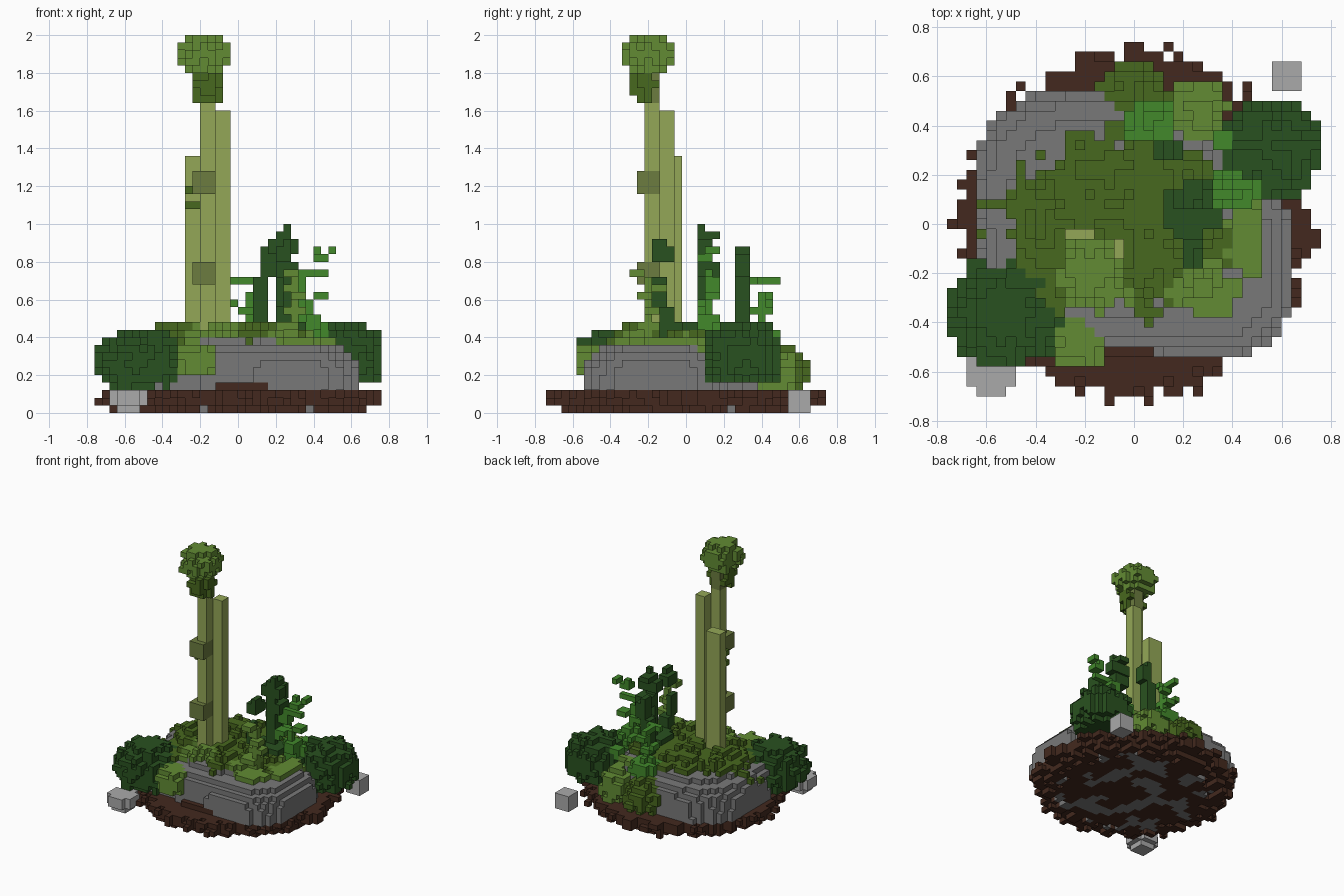
import bpy, bmesh, math, random
from mathutils import Vector, noise

random.seed(4)
if "Cube" in bpy.data.objects:
    bpy.data.objects.remove(bpy.data.objects["Cube"])

S = 0.04          # size of one block
grid = {}         # block index -> part name


def centre(c):
    return ((c[0] + .5) * S, c[1] * S, (c[2] + .5) * S)


CELLS = [(i, j, k) for k in range(50) for i in range(-19, 19) for j in range(-18, 19)]


def box(part, x0, x1, y0, y1, z0, z1):
    """Fill every block whose centre lies in the box."""
    for c in CELLS:
        x, y, z = centre(c)
        if x0 < x < x1 and y0 < y < y1 and z0 < z < z1:
            grid[c] = part


def blob(part, pos, rad, power=2.0, rough=0.0, zmin=0.0, zpower=None):
    """Fill a rough superellipsoid."""
    powers = (power, power, zpower or power)
    for c in CELLS:
        p = centre(c)
        if p[2] < zmin or any(abs(p[a] - pos[a]) > rad[a] for a in range(3)):
            continue
        d = sum((abs(p[a] - pos[a]) / rad[a]) ** powers[a] for a in range(3))
        if d + rough * random.random() < 1:
            grid[c] = part


def top_of(i, j):
    """Index of the first free layer above the rock."""
    ks = [k for k in range(14) if grid.get((i, j, k)) == "rock"]
    return max(ks) + 1 if ks else 0


# Soil disc with a ragged rim; the lowest layer is broken and shows rock
for c in CELLS:
    x, y, z = centre(c)
    if z > 0.12:
        continue
    r = math.hypot(x * 0.985, y)
    n = noise.noise(Vector((x * 9, y * 9, 3.0)))
    if r < (0.64 if z < 0.04 else 0.69) + 0.04 * n + random.uniform(-.04, .04):
        if z < 0.04 and r > 0.5 and random.random() < .3:
            continue
        grid[c] = "soil"
        if z < 0.04 and r < 0.56 and noise.noise(Vector((x * 8, y * 8, 0.4))) > 0.14:
            grid[c] = "rock"
box("soil", 0.68, 0.76, -0.12, -0.02, 0.04, 0.12)
box("soil", -0.72, -0.64, -0.02, 0.06, 0.04, 0.12)
box("soil", -0.04, 0.04, 0.66, 0.74, 0.04, 0.12)
box("soil", -0.12, -0.08, -0.74, -0.6, 0.04, 0.12)

# Boulders merged into one rock, steep at the sides
for x, y, rx, ry, top in [(-.18, .10, .47, .45, .41), (.28, -.16, .37, .39, .38),
                          (0, -.10, .40, .41, .41), (.10, .14, .34, .32, .41),
                          (-.34, -.2, .28, .26, .38)]:
    blob("rock", (x, y, .12), (rx, ry, top - .12), 2.7, 0.02, 0.12, 4.2)
box("soil", -0.12, 0.16, -0.54, -0.5, 0.12, 0.16)

# Moss mat on top of the rock, with lighter patches
LIGHT = [(.30, -.28, .15, .10), (.45, -.04, .08, .18), (.26, .42, .1, .1),
         (-.14, -.26, .14, .1)]
for i in range(-19, 19):
    for j in range(-18, 19):
        x, y, _ = centre((i, j, 0))
        k = top_of(i, j)
        n = noise.noise(Vector((x * 7, y * 7, 8.0)))
        m = ((x + .06) / .50) ** 2 + (y / .37) ** 2 + .5 * n
        light = any(((x - a) / ra) ** 2 + ((y - b) / rb) ** 2 + .4 * n
                    + random.uniform(-.4, .4) < 1 for a, b, ra, rb in LIGHT)
        if k >= 7 and (light or m + random.uniform(-.25, .25) < .95):
            high = 2 if n + random.uniform(-.5, .5) > .1 and m < .8 else 1
            for h in range(high):
                grid[(i, j, k + h)] = "light_moss" if light else "moss"

# Shrubs hanging against the rock
blob("light_moss", (-.22, -.48, .27), (.11, .11, .085), 4, .5)
blob("moss", (0, .50, .22), (.17, .17, .14), 2, .45, .12)
blob("light_moss", (.26, .46, .22), (.13, .14, .14), 2.2, .5, .12)
blob("fern", (.06, .40, .38), (.12, .11, .09), 2.2, .5, .12)
blob("fern", (.38, .14, .44), (.10, .07, .09), 2.2, .5, .36)
box("fern", .32, .40, .30, .38, .36, .44)

# Round bushes
blob("bush", (-.52, -.36, .27), (.255, .24, .19), 2.2, .42, .12)
blob("bush", (.56, .30, .30), (.225, .225, .20), 2.2, .42, .16)

# Loose stones
box("loose_stone", -.68, -.48, -.66, -.54, .04, .12)
box("loose_stone", -.64, -.52, -.70, -.50, .04, .12)
box("loose_stone", -.64, -.52, -.66, -.54, 0, .04)
box("loose_stone", .56, .68, .54, .66, 0, .12)

# Bamboo poles
for x, w, y, top in [(-.28, .12, -.10, 1.36), (-.20, .08, -.22, 1.80),
                     (-.12, .08, -.14, 1.60)]:
    box("bamboo_pole", x, x + w, y, y + .08, .36, top)

# Rough knots around the tallest pole
for z in (.68, 1.16):
    box("pole_knot", -.24, -.12, -.26, -.14, z, z + .12)
for z in (1.08, 1.16):
    box("moss", -.28, -.20, -.14, -.10, z, z + .04)

# Leafy crown and the darker leaves under it
blob("moss", (-.16, -.22, 1.72), (.09, .09, .1), 2.6, .7)
box("pole_knot", -.20, -.12, -.22, -.14, 1.64, 1.80)
blob("light_moss", (-.18, -.20, 1.90), (.155, .155, .125), 2.2, .5)
box("light_moss", -.24, -.12, -.26, -.14, 1.80, 1.96)
box("light_moss", -.24, -.16, -.22, -.18, 1.96, 2.0)
box("light_moss", -.32, -.04, -.22, -.18, 1.88, 1.92)
box("light_moss", -.20, -.16, -.34, -.06, 1.88, 1.92)

# Dark climbing plants: stacked clumps (x0, x1, y0, y1, z0, z1)
for b in [(.20, .28, .06, .10, .40, .96), (.24, .28, .06, .10, .96, 1.0),
          (.16, .32, .06, .14, .84, .92), (.20, .28, .06, .18, .92, .96),
          (.20, .32, .06, .18, .72, .80), (.20, .28, .06, .14, .56, .64),
          (.12, .36, -.02, .14, .44, .48), (.16, .28, -.06, .02, .44, .48),
          (.08, .16, .26, .34, .36, .72), (.12, .20, .26, .34, .72, .84),
          (.12, .16, .26, .34, .84, .88), (.20, .28, -.14, -.06, .40, .56),
          (.20, .24, -.18, -.10, .56, .72), (.20, .28, -.18, -.06, .80, .88),
          (.24, .28, -.18, -.10, .88, .92)]:
    box("climbing_plant", *b)

# Bright ferns: thin stems with stepped leaves
for b in [(.36, .40, .10, .14, .40, .60), (.40, .48, .06, .14, .80, .84),
          (.40, .44, .10, .14, .84, .88), (.48, .52, .10, .18, .84, .88),
          (.28, .48, .10, .14, .72, .76), (.28, .36, .10, .18, .64, .72),
          (.40, .48, .10, .18, .60, .64), (.28, .36, .06, .14, .56, .60),
          (.36, .44, .06, .18, .44, .52), (.28, .32, .06, .10, .52, .56),
          (.04, .08, .38, .42, .40, .64), (-.04, .08, .34, .38, .68, .72),
          (-.04, 0, .38, .46, .56, .60), (0, .04, .38, .50, .68, .72),
          (.04, .12, .42, .46, .60, .64), (0, .08, .34, .46, .52, .56)]:
    box("fern", *b)

# Pale leaf sprigs at the front of the mound
for b in [(.28, .32, -.22, -.18, .40, .72), (.24, .32, -.30, -.22, .72, .76),
          (.28, .36, -.26, -.18, .60, .64), (.24, .28, -.22, -.10, .64, .68),
          (.24, .36, -.22, -.14, .52, .56), (.20, .32, -.26, -.14, .44, .48)]:
    box("light_moss", *b)

# One object and one flat colour for each part
COLOURS = {
    "soil": ("dark brown", (.056, .022, .013)),
    "rock": ("mid grey", (.190, .190, .190)),
    "loose_stone": ("light grey", (.40, .40, .40)),
    "moss": ("olive green", (.064, .138, .013)),
    "light_moss": ("leaf green", (.122, .260, .033)),
    "fern": ("bright green", (.054, .250, .024)),
    "bush": ("deep green", (.022, .083, .014)),
    "climbing_plant": ("deep green", (.022, .083, .014)),
    "bamboo_pole": ("pale olive", (.295, .390, .095)),
    "pole_knot": ("dull olive", (.149, .200, .050)),
}


def material(name, rgb):
    mat = bpy.data.materials.get(name) or bpy.data.materials.new(name)
    mat.use_nodes = True
    mat.diffuse_color = (*rgb, 1)
    bsdf = mat.node_tree.nodes["Principled BSDF"]
    bsdf.inputs["Base Color"].default_value = (*rgb, 1)
    bsdf.inputs["Roughness"].default_value = 0.9
    return mat


for part, (colour, rgb) in COLOURS.items():
    bm, verts = bmesh.new(), {}
    for c in [c for c, p in grid.items() if p == part]:
        for a in range(3):
            for s in (0, 1):
                near = list(c)
                near[a] += 2 * s - 1
                if tuple(near) in grid:
                    continue
                quad = []
                for u, v in ((0, 0), (1, 0), (1, 1), (0, 1)):
                    q = list(c)
                    q[a] += s
                    q[(a + 1) % 3] += u
                    q[(a + 2) % 3] += v
                    q = tuple(q)
                    if q not in verts:
                        verts[q] = bm.verts.new((q[0] * S, (q[1] - .5) * S, q[2] * S))
                    quad.append(verts[q])
                bm.faces.new(quad if s else quad[::-1])
    mesh = bpy.data.meshes.new(part)
    bm.to_mesh(mesh)
    bm.free()
    mesh.materials.append(material(colour, rgb))
    bpy.context.collection.objects.link(bpy.data.objects.new(part, mesh))
